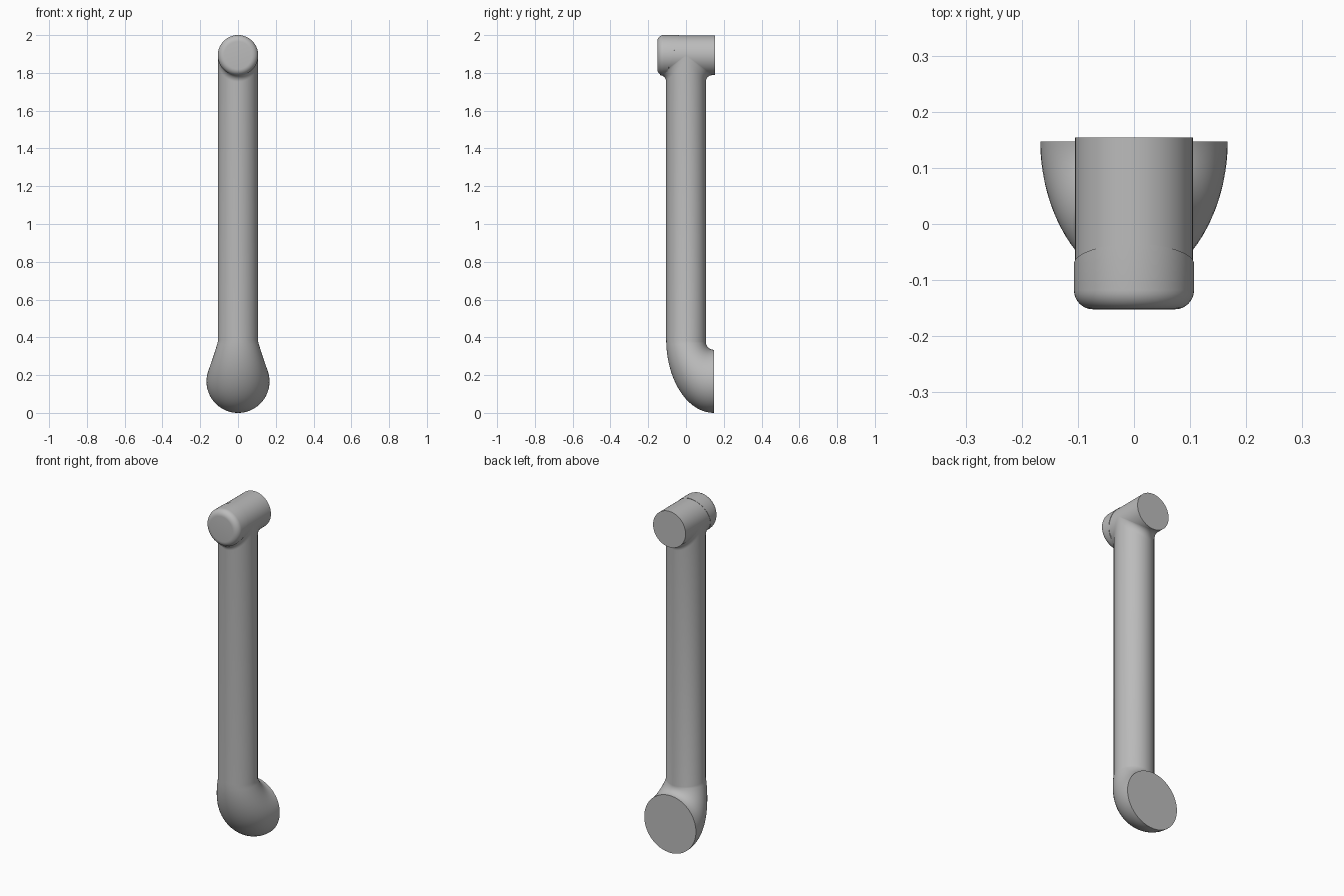
import bpy, bmesh
from math import sin, cos, pi, sqrt, tau
from mathutils import Vector

SIDES = 64
R = 0.105          # pipe radius
TOP_Z = 1.893      # axis height of the horizontal pipe

if "Cube" in bpy.data.objects:
    bpy.data.objects.remove(bpy.data.objects["Cube"])

grey = bpy.data.materials.new("plain_grey")
grey.use_nodes = True
colour = (0.5, 0.5, 0.5, 1)
grey.diffuse_color = colour
grey.node_tree.nodes["Principled BSDF"].inputs["Base Color"].default_value = colour


def loft(name, rings, cap_start=True, cap_end=True):
    """Skin a list of point rings into one smooth tube."""
    bm = bmesh.new()
    loops = [[bm.verts.new(p) for p in ring] for ring in rings]
    for a, b in zip(loops, loops[1:]):
        for i in range(SIDES):
            j = (i + 1) % SIDES
            bm.faces.new((a[i], a[j], b[j], b[i]))
    if cap_start:
        bm.faces.new(loops[0][::-1])
    if cap_end:
        bm.faces.new(loops[-1])
    bmesh.ops.recalc_face_normals(bm, faces=bm.faces)
    mesh = bpy.data.meshes.new(name)
    bm.to_mesh(mesh)
    bm.free()
    mesh.materials.append(grey)
    obj = bpy.data.objects.new(name, mesh)
    bpy.context.collection.objects.link(obj)
    bpy.ops.object.select_all(action='DESELECT')
    obj.select_set(True)
    bpy.context.view_layer.objects.active = obj
    bpy.ops.object.shade_smooth_by_angle(angle=pi / 5)
    return obj


def ring(centre, u, v):
    """Ellipse of points around centre with half-axes u and v."""
    return [Vector(centre) + Vector(u) * cos(tau * i / SIDES)
            + Vector(v) * sin(tau * i / SIDES) for i in range(SIDES)]


def y_ring(y, r, slant=0.0):
    """Circle around the horizontal axis, optionally leaning with height."""
    return ring((0, y, TOP_Z), (r, 0, 0), (0, slant, r))


# Flared outlet elbow: rings span from the outer bend to the inner bend
tube = []
END_Y = 0.147
STEPS = 20
for k in range(STEPS, -1, -1):
    a = pi / 2 * k / STEPS
    outer = Vector((0, END_Y - (END_Y + R) * cos(a), 0.39 - 0.39 * sin(a)))
    inner = Vector((0, END_Y - (END_Y - R) * cos(a), 0.375 - 0.041 * sin(a)))
    half_width = R + 0.062 * sin(a)
    tube.append(ring((outer + inner) / 2, (half_width, 0, 0), (inner - outer) / 2))

# Straight upright, then a saddle fillet that spreads into the horizontal pipe
FILLET = 0.035
for k in range(9):
    a = pi / 2 * k / 8
    spread = R + FILLET * (1 - cos(a))
    drop = FILLET * (1 - sin(a))
    pts = ring((0, 0, TOP_Z), (R, 0, 0), (0, spread, 0))
    for p in pts:
        p.z -= sqrt(max(R * R - p.x * p.x, 0)) + drop
    tube.append(pts)
loft("upright_pipe_and_elbow", tube, cap_end=False)

# Horizontal pipe at the top
loft("top_pipe", [y_ring(-0.1, R - 0.01), y_ring(-0.09, R), y_ring(0.154, R)])

# Rounded front cap with a slanted rear rim
ROUND = 0.034
CAP_R = 0.107
cap = [y_ring(-0.152 + ROUND * (1 - sin(a)), CAP_R - ROUND * (1 - cos(a)))
       for a in (pi / 2 * (1 - k / 8) for k in range(9))]
cap.append(y_ring(-0.071, CAP_R, 0.035))
cap.append(y_ring(-0.071, R - 0.005, 0.033))
loft("front_cap", cap, cap_end=False)
